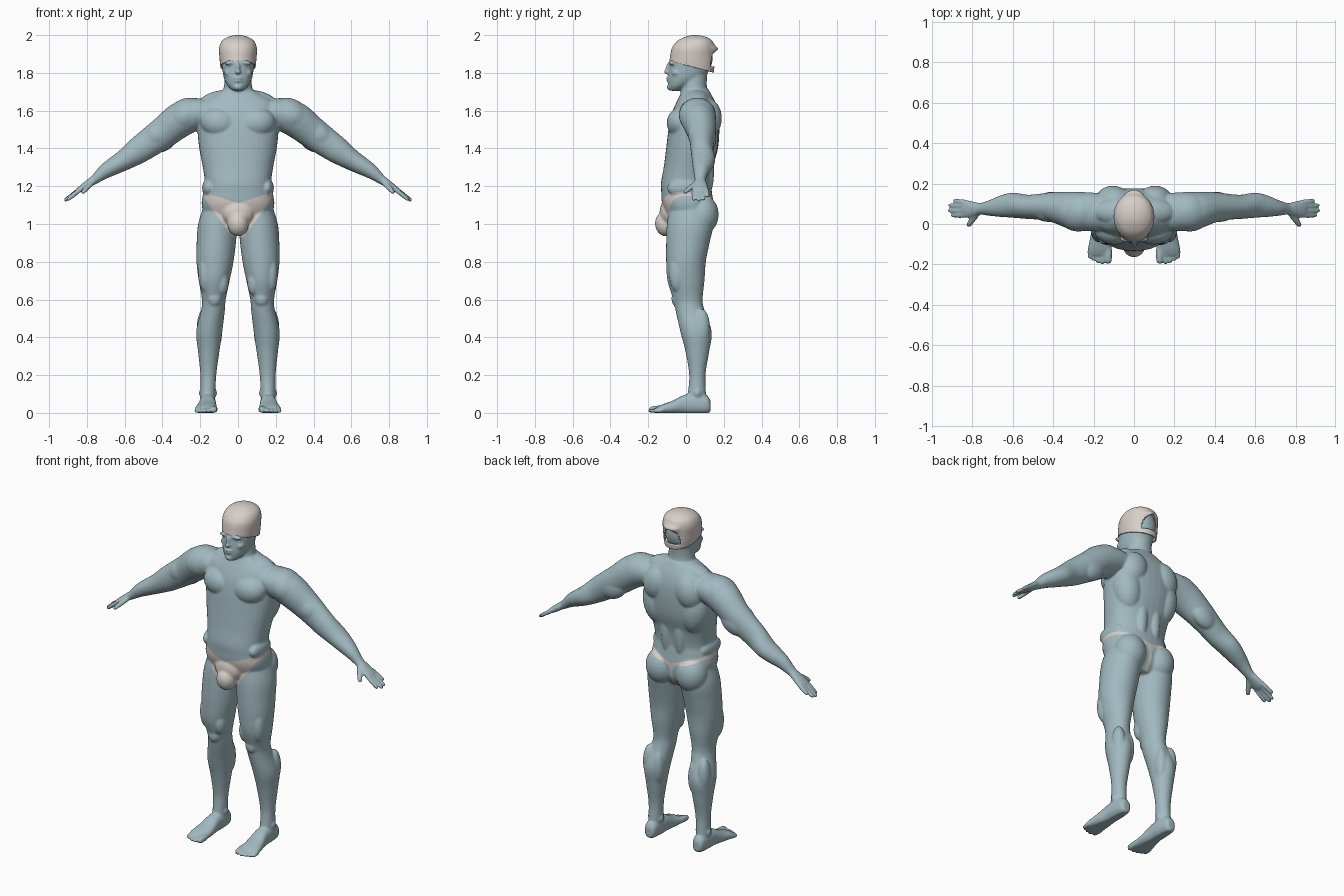
import bpy, bmesh, math
from mathutils import Vector, Matrix

X, Y, Z = Vector((1, 0, 0)), Vector((0, 1, 0)), Vector((0, 0, 1))


def material(name, rgb):
    m = bpy.data.materials.new(name)
    m.diffuse_color = (*rgb, 1)
    return m


skin = material("blue grey skin", (0.36, 0.49, 0.53))
cloth = material("pale cloth", (0.68, 0.62, 0.58))


def spline(rows, steps):
    """Catmull-Rom refinement of section rows."""
    out = []
    for i in range(len(rows) - 1):
        p = [rows[max(0, min(len(rows) - 1, i + k))] for k in (-1, 0, 1, 2)]
        for s in range(steps):
            t = s / steps
            out.append([0.5 * (2 * b + (c - a) * t + (2 * a - 5 * b + 4 * c - d) * t * t
                               + (3 * b - a - 3 * c + d) * t ** 3) for a, b, c, d in zip(*p)])
    return out + [list(rows[-1])]


def tube(bm, rows, u=X, v=Y, n=28, steps=5, power=2.0):
    """Loft of (x, y, z, half width along u, half width along v) sections."""
    rings = []
    for x, y, z, a, b in spline(rows, steps):
        ring = []
        for k in range(n):
            t = 2 * math.pi * k / n
            c, s = math.cos(t), math.sin(t)
            c = math.copysign(abs(c) ** (2 / power), c)
            s = math.copysign(abs(s) ** (2 / power), s)
            ring.append(bm.verts.new(Vector((x, y, z)) + u * a * c + v * b * s))
        rings.append(ring)
    faces = [bm.faces.new(rings[0]), bm.faces.new(rings[-1])]
    for r, q in zip(rings, rings[1:]):
        faces += [bm.faces.new((r[k], r[(k + 1) % n], q[(k + 1) % n], q[k])) for k in range(n)]
    bmesh.ops.recalc_face_normals(bm, faces=faces)


def blob(bm, loc, size, tilt=0, lean=0):
    """Ellipsoid muscle, tilted about y and leaned about x."""
    m = (Matrix.Translation(loc) @ Matrix.Rotation(tilt, 4, 'Y') @ Matrix.Rotation(lean, 4, 'X')
         @ Matrix.Diagonal((*size, 1)))
    bmesh.ops.create_uvsphere(bm, u_segments=24, v_segments=14, radius=1, matrix=m)


def digit(bm, a, b, r, u, v):
    """Rounded finger or toe from a to b."""
    a, b = Vector(a), Vector(b)
    tube(bm, [(*a.lerp(b, t), r * k, r * k) for t, k in
              ((0, 1), (0.4, 1.08), (0.75, 0.98), (0.92, 0.8), (1, 0.35))], u, v, 14, 3)


def new_object(name, bm, mats):
    me = bpy.data.meshes.new(name)
    bm.to_mesh(me)
    bm.free()
    ob = bpy.data.objects.new(name, me)
    bpy.context.collection.objects.link(ob)
    for m in mats:
        me.materials.append(m)
    return ob


body = bmesh.new()
# torso and neck
tube(body, [(0, y, z, a, b) for z, y, a, b in (
    (0.96, .02, .09, .08), (1.02, .022, .165, .115), (1.10, .01, .192, .135), (1.17, .003, .183, .134),
    (1.22, .0, .176, .132), (1.30, .012, .186, .130), (1.40, .032, .205, .137), (1.50, .042, .215, .135),
    (1.58, .048, .215, .125), (1.64, .052, .20, .105), (1.68, .052, .14, .085), (1.71, .05, .08, .07))],
    n=40, power=2.3)
tube(body, [(0, .048, 1.60, .10, .08), (0, .045, 1.68, .085, .074), (0, .042, 1.74, .073, .068),
            (0, .045, 1.82, .07, .07)])
# head with chin, brow, nose, lips
tube(body, [(0, y, z, a, b) for z, y, a, b in (
    (1.705, -.06, .025, .022), (1.73, -.037, .053, .055), (1.77, -.002, .074, .093),
    (1.82, .018, .083, .108), (1.87, .028, .087, .113), (1.92, .03, .088, .106),
    (1.96, .035, .07, .08), (1.985, .04, .035, .04))], n=36, power=2.15)
blob(body, (0, -.082, 1.725), (.026, .02, .018))
blob(body, (0, -.098, 1.805), (.016, .02, .012))
blob(body, (0, -.092, 1.828), (.010, .016, .034), lean=-.22)
blob(body, (0, -.092, 1.772), (.027, .014, .007))
blob(body, (0, -.090, 1.757), (.024, .014, .008))
blob(body, (.036, -.072, 1.853), (.036, .019, .011), tilt=.1)
blob(body, (.05, -.05, 1.80), (.024, .026, .02))
# chest, back and shoulder muscles
blob(body, (.097, -.026, 1.535), (.102, .076, .082), tilt=-.15)
blob(body, (.105, .115, 1.56), (.085, .075, .105), tilt=-.25)
blob(body, (.125, .085, 1.44), (.085, .085, .14), tilt=.15)
blob(body, (.045, .105, 1.30), (.042, .045, .17))
blob(body, (.095, .06, 1.665), (.11, .06, .042), tilt=.2)
blob(body, (.275, .06, 1.575), (.112, .098, .088), tilt=.5)
blob(body, (.155, -.01, 1.19), (.035, .09, .05))
# arm
across = Vector((.55, 0, .835))
tube(body, [(.10, .055, 1.59, .085, .085), (.20, .06, 1.59, .095, .09), (.30, .065, 1.555, .094, .093),
            (.40, .083, 1.480, .075, .084), (.47, .085, 1.430, .064, .077), (.53, .085, 1.388, .060, .070),
            (.60, .093, 1.340, .062, .056), (.66, .088, 1.305, .053, .047), (.71, .080, 1.275, .040, .038),
            (.76, .075, 1.235, .029, .025), (.79, .074, 1.215, .036, .021), (.825, .074, 1.19, .043, .018),
            (.85, .076, 1.175, .038, .012)], Y, across)
blob(body, (.42, .055, 1.475), (.085, .045, .06), tilt=.56)
blob(body, (.40, .115, 1.45), (.09, .045, .065), tilt=.56)
for tip, y in (((.895, .116, 1.145), .107), ((.918, .093, 1.126), .086),
               ((.922, .067, 1.120), .064), ((.905, .042, 1.125), .042)):
    digit(body, (.825, y, 1.19), tip, .0115, Y, across)
digit(body, (.77, .06, 1.222), (.825, -.012, 1.165), .0145, Vector((.8, .6, 0)), Z)
# leg
tube(body, [(x, y, z, a, b) for z, x, y, a, b in (
    (1.10, .095, .025, .085, .11), (1.00, .108, .022, .103, .123), (.90, .115, .01, .104, .115),
    (.80, .122, .0, .098, .105), (.70, .126, .0, .082, .098), (.60, .128, .010, .063, .078),
    (.54, .133, .022, .063, .077), (.43, .152, .053, .069, .083), (.32, .155, .06, .056, .062),
    (.20, .157, .06, .042, .043), (.10, .159, .058, .039, .048), (.03, .16, .06, .037, .05))], n=32)
blob(body, (.10, .085, 1.05), (.092, .088, .105))
blob(body, (.125, -.045, .605), (.038, .032, .045))
blob(body, (.085, -.045, .69), (.036, .042, .07))
blob(body, (.175, -.045, .74), (.036, .045, .10))
blob(body, (.118, .085, .43), (.034, .042, .10))
blob(body, (.182, .085, .45), (.036, .042, .10))
for side in (-1, 1):
    blob(body, (.159 + side * .034, .06, .105), (.014, .02, .022))
# foot and toes
tube(body, [(.16, .13, .035, .022, .028), (.16, .11, .045, .036, .048), (.16, .05, .048, .042, .054),
            (.161, -.01, .045, .044, .05), (.165, -.07, .030, .053, .035), (.17, -.125, .02, .058, .025),
            (.172, -.155, .014, .052, .016)], X, Z, power=2.3)
for x, y, r in ((.127, -.197, .018), (.156, -.200, .0125), (.179, -.194, .0118),
                (.200, -.184, .0112), (.219, -.172, .0108)):
    digit(body, (x, -.12, r + .004), (x, y, r - .002), r, X, Z)
# pouch
blob(body, (0, -.108, 1.0), (.056, .056, .066), lean=.15)
blob(body, (0, -.09, 1.06), (.085, .05, .075))

# fuse the parts into one smooth skin
body_ob = new_object("body", body, (skin, cloth))
rm = body_ob.modifiers.new("fuse", 'REMESH')
rm.mode, rm.voxel_size = 'VOXEL', .006
sm = body_ob.modifiers.new("soften", 'SMOOTH')
sm.factor, sm.iterations = .5, 5
bm = bmesh.new()
bm.from_object(body_ob, bpy.context.evaluated_depsgraph_get())
body_ob.modifiers.clear()


def cut(bm, faces, point, normal, clear=False):
    geom = list({g for f in faces for g in (f, *f.edges, *f.verts)})
    bmesh.ops.bisect_plane(bm, geom=geom, dist=1e-5, plane_co=point, plane_no=normal, clear_inner=clear)


# keep one half, cut the brief's edges into it and colour by region
cut(bm, bm.faces[:], (0, 0, 0), X, True)
TOP, STRAP, LEG, RISE = 1.11, 1.088, .885, .32
for point, normal in (((0, 0, TOP), (-RISE, 0, 1)), ((0, 0, STRAP), (-RISE, 0, 1)),
                      ((0, 0, LEG), (-1.42, 0, 1)), ((.01, 0, 1.07), (1, 0, -.6)), ((.01, 0, 1), X)):
    hips = [f for f in bm.faces if .88 < f.calc_center_median().z < 1.24 and f.calc_center_median().x < .3]
    cut(bm, hips, point, normal)
for f in bm.faces:
    f.smooth = True
    x, y, z = f.calc_center_median()
    below = x < .3 and z < TOP + RISE * x
    strap = z > STRAP + RISE * x
    front = y < .01 and z > max(LEG + 1.42 * x, .93)
    thong = y >= .01 and z > .93 and x < .01 + max(0, .6 * (z - 1.07))
    f.material_index = int(below and (strap or front or thong))
for v in bm.verts:
    v.co.z = max(v.co.z, 0)
# mirror to the other side
bmesh.ops.mirror(bm, geom=bm.verts[:] + bm.edges[:] + bm.faces[:], axis='X', merge_dist=1e-4)
bmesh.ops.recalc_face_normals(bm, faces=bm.faces)
bm.to_mesh(body_ob.data)
bm.free()

# cap: open shell with a slanted rim, an arched gap and a raised lip at the back
cap = bmesh.new()
tube(cap, [(0, y, z, a, b) for z, y, a, b in (
    (1.78, .03, .086, .114), (1.84, .031, .094, .120), (1.88, .033, .098, .118), (1.93, .038, .100, .113),
    (1.965, .046, .088, .096), (1.985, .05, .064, .068), (1.996, .05, .034, .036), (2.0, .05, .008, .008))],
    n=72, steps=8, power=2.1)
cut(cap, cap.faces[:], (0, -.085, 1.862), (0, .26, 1), True)
gap = []
for f in cap.faces:
    x, y, z = f.calc_center_median()
    if y > .06 and z > 1.832 and (x / .058) ** 2 + ((z - 1.832) / .09) ** 2 < 1:
        gap.append(f)
bmesh.ops.delete(cap, geom=gap, context='FACES')
for v in cap.verts:
    if v.co.y > .1 and abs(v.co.x) < .06:
        v.co.y += .018 * math.exp(-((v.co.z - 1.928) / .016) ** 2) * (1 - (v.co.x / .06) ** 2)
for f in cap.faces:
    f.smooth = True
bmesh.ops.recalc_face_normals(cap, faces=cap.faces)
cap_ob = new_object("cap", cap, (cloth,))
so = cap_ob.modifiers.new("thickness", 'SOLIDIFY')
so.thickness, so.offset = .007, -1
